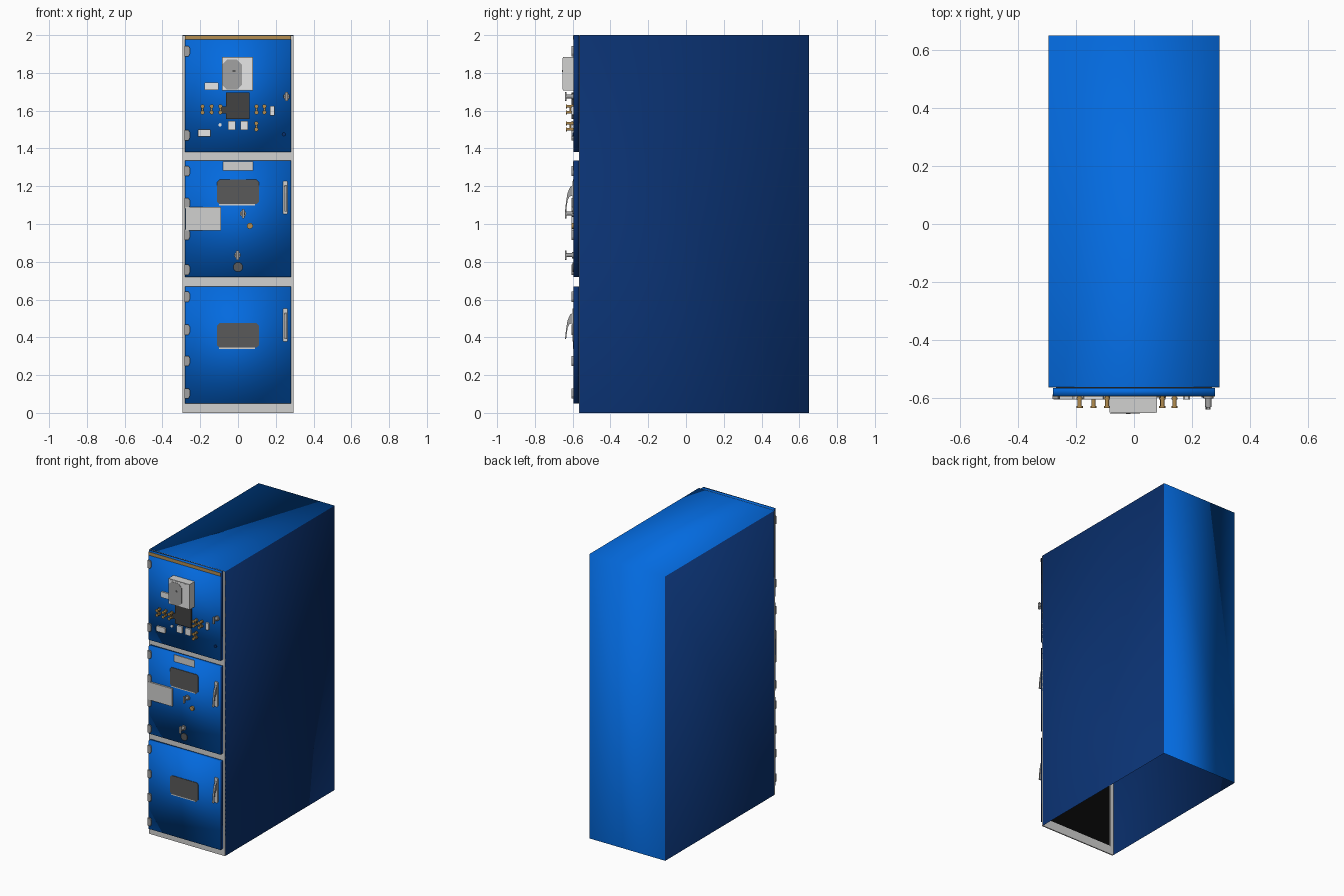
import bpy, bmesh, math
from mathutils import Vector

if "Cube" in bpy.data.objects:
    bpy.data.objects.remove(bpy.data.objects["Cube"])


def mat(name, rgb):
    m = bpy.data.materials.new(name)
    m.diffuse_color = (*rgb, 1)
    m.use_nodes = True
    m.node_tree.nodes["Principled BSDF"].inputs["Base Color"].default_value = m.diffuse_color
    return m


BLUE = mat("cabinet blue", (0.001, 0.145, 0.74))
NAVY = mat("side navy", (0.003, 0.031, 0.165))
GREY = mat("frame grey", (0.64, 0.64, 0.63))
WHITE = mat("label white", (0.82, 0.82, 0.82))
MID = mat("metal grey", (0.36, 0.36, 0.36))
DARK = mat("window grey", (0.10, 0.10, 0.10))
BLACK = mat("interior black", (0.002, 0.002, 0.002))
SCREEN = mat("display charcoal", (0.055, 0.055, 0.055))
BRASS = mat("brass", (0.46, 0.27, 0.08))

FRONT = -0.563   # frame plane
DOOR = -0.595    # door front plane


def finish(name, bm, material):
    bmesh.ops.recalc_face_normals(bm, faces=bm.faces)
    me = bpy.data.meshes.new(name)
    bm.to_mesh(me)
    bm.free()
    me.materials.append(material)
    ob = bpy.data.objects.new(name, me)
    bpy.context.collection.objects.link(ob)
    return ob


def prism(name, pts, axis, a, b, material):
    """Extrude a 2D outline: axis 'y' takes (x, z) points, axis 'x' takes (y, z) points."""
    bm = bmesh.new()
    put = (lambda p, t: (p[0], t, p[1])) if axis == 'y' else (lambda p, t: (t, p[0], p[1]))
    f = bm.faces.new([bm.verts.new(put(p, a)) for p in pts])
    g = bmesh.ops.extrude_face_region(bm, geom=[f])
    d = Vector((0, b - a, 0)) if axis == 'y' else Vector((b - a, 0, 0))
    bmesh.ops.translate(bm, vec=d, verts=[v for v in g["geom"] if isinstance(v, bmesh.types.BMVert)])
    if not any(len(e.link_faces) == 2 and f in e.link_faces for e in bm.edges):
        bm.faces.new(list(f.verts)) if not f.is_valid else None
    return finish(name, bm, material)


def plate(name, x0, x1, z0, z1, material, y1, y0=DOOR, cut=0.0):
    """Box on the front, from y0 out to y1, with optional chamfered corners."""
    c = cut
    if c:
        pts = [(x0 + c, z0), (x1 - c, z0), (x1, z0 + c), (x1, z1 - c),
               (x1 - c, z1), (x0 + c, z1), (x0, z1 - c), (x0, z0 + c)]
    else:
        pts = [(x0, z0), (x1, z0), (x1, z1), (x0, z1)]
    return prism(name, pts, 'y', y0, y1, material)


def knob(name, x, z, r, y1, material, y0=DOOR, n=16):
    """Cylinder pointing forwards, smooth round the side."""
    pts = [(x + r * math.cos(2 * math.pi * i / n), z + r * math.sin(2 * math.pi * i / n)) for i in range(n)]
    ob = prism(name, pts, 'y', y0, y1, material)
    for p in ob.data.polygons:
        p.use_smooth = len(p.vertices) == 4
    return ob


# Sheet metal shell, open at the front and the bottom, with navy sides
bm = bmesh.new()
bmesh.ops.create_cube(bm, size=1)
for v in bm.verts:
    v.co = (v.co.x * 0.59, 0.652 if v.co.y > 0 else FRONT, v.co.z * 2 + 1)
bm.normal_update()
bmesh.ops.delete(bm, geom=[f for f in bm.faces if f.normal.y < -0.5 or f.normal.z < -0.5], context='FACES_ONLY')
shell = finish("cabinet_shell", bm, BLUE)
shell.data.materials.append(NAVY)
for p in shell.data.polygons:
    p.use_smooth = True
    p.material_index = int(abs(p.normal.x) > 0.5)

# Front frame: posts and rails
for s in (-1, 1):
    plate("frame_post", *sorted((s * 0.295, s * 0.27)), 0, 1.999, GREY, FRONT - 0.003, FRONT + 0.005)
for z0, z1 in ((0, 0.06), (0.66, 0.73), (1.32, 1.39), (1.985, 1.999)):
    plate("frame_rail", -0.27, 0.27, z0, z1, GREY, FRONT - 0.003, FRONT + 0.005)

# Doors with navy side edges and black inner faces
doors = (("lower_door", 0.05, 0.67), ("middle_door", 0.72, 1.335), ("upper_door", 1.38, 2.0))
for name, z0, z1 in doors:
    door = plate(name, -0.28, 0.28, z0, z1, BLUE, DOOR, FRONT - 0.004)
    door.data.materials.append(NAVY)
    for p in door.data.polygons:
        p.use_smooth = True
        p.material_index = int(abs(p.normal.x) > 0.5)
    plate(name + "_lining", -0.27, 0.27, z0 + 0.01, z1 - 0.015, BLACK, FRONT - 0.005, FRONT - 0.001)
plate("top_strip", -0.28, 0.28, 1.976, 1.999, BRASS, DOOR - 0.002)

# Hinges down the left edge
for z in (1.915, 1.47, 1.28, 1.11, 0.943, 0.758, 0.615, 0.44, 0.275, 0.103):
    h = 0.027
    prism("hinge", [(-0.282, z - h), (-0.262, z - h), (-0.255, z - h * 0.5), (-0.255, z + h * 0.6),
                    (-0.262, z + h), (-0.282, z + h)], 'y', DOOR + 0.005, -0.605, MID)

# Viewing windows with a light lower ledge
for z0, z1 in ((1.105, 1.235), (0.345, 0.475)):
    plate("viewing_window", -0.11, 0.11, z0, z1, DARK, -0.599, cut=0.012)
    plate("window_ledge", -0.10, 0.09, z0 - 0.006, z0, GREY, -0.599)

# Blank sign plates on the middle door
plate("upper_sign", -0.08, 0.08, 1.282, 1.33, GREY, -0.599)
plate("side_sign", -0.278, -0.09, 0.965, 1.09, GREY, -0.607)

# Swing handles: base plate and curved lever
for z in (1.14, 0.465):
    plate("handle_base", 0.238, 0.263, z - 0.088, z + 0.088, GREY, -0.602, cut=0.005)
    prism("handle_lever", [(-0.60, z + 0.065), (-0.614, z + 0.055), (-0.627, z + 0.025), (-0.634, z - 0.015),
                           (-0.641, z - 0.075), (-0.635, z - 0.075), (-0.627, z - 0.015), (-0.617, z + 0.005),
                           (-0.60, z + 0.01)], 'x', 0.247, 0.26, MID)

# T-handle locks
for x, z in ((0.257, 1.675), (0.027, 1.055), (-0.003, 0.835)):
    knob("lock_collar", x, z, 0.017, -0.603, MID)
    knob("lock_stem", x, z, 0.011, -0.632, MID)
    plate("lock_grip", x - 0.007, x + 0.007, z - 0.025, z + 0.025, MID, -0.641, -0.632, cut=0.003)
knob("brass_lock", 0.063, 0.99, 0.016, -0.606, BRASS)
knob("socket_cover", 0.0, 0.772, 0.025, -0.60, DARK)
knob("small_screw", 0.243, 1.475, 0.009, -0.60, NAVY)

# Protection relay housing with keypad area
plate("relay_housing", -0.085, 0.08, 1.708, 1.885, GREY, -0.652)
plate("relay_screen", -0.08, 0.075, 1.713, 1.88, WHITE, -0.653, -0.652)
plate("relay_keypad", -0.083, 0.02, 1.711, 1.87, MID, -0.655, -0.653, cut=0.025)
plate("relay_button", -0.028, -0.012, 1.806, 1.816, DARK, -0.657, -0.655)

# Meter with screen
plate("meter_body", -0.064, 0.06, 1.555, 1.695, SCREEN, -0.607)
plate("meter_connector", -0.088, -0.064, 1.585, 1.622, SCREEN, -0.604)

# Small light plates and switches
for x0, x1, z0, z1 in ((-0.177, -0.103, 1.71, 1.75), (-0.212, -0.145, 1.462, 1.50), (-0.053, -0.012, 1.497, 1.545),
                       (0.012, 0.053, 1.497, 1.545), (0.17, 0.193, 1.575, 1.625)):
    plate("control_plate", x0, x1, z0, z1, WHITE, -0.606, cut=0.004)
knob("indicator", -0.095, 1.525, 0.009, -0.602, WHITE)

# Brass test terminals, each a linked pair with flanges
for x, z in ((-0.188, 1.607), (-0.14, 1.607), (-0.093, 1.607), (0.098, 1.607), (0.14, 1.607), (0.097, 1.517)):
    plate("terminal_link", x - 0.005, x + 0.005, z - 0.016, z + 0.016, BRASS, -0.618, -0.61)
    for dz in (-0.016, 0.016):
        knob("terminal_stem", x, z + dz, 0.007, -0.632, BRASS, n=10)
        for y in (-0.607, -0.636):
            knob("terminal_flange", x, z + dz, 0.011, y, BRASS, y + 0.007, n=10)
